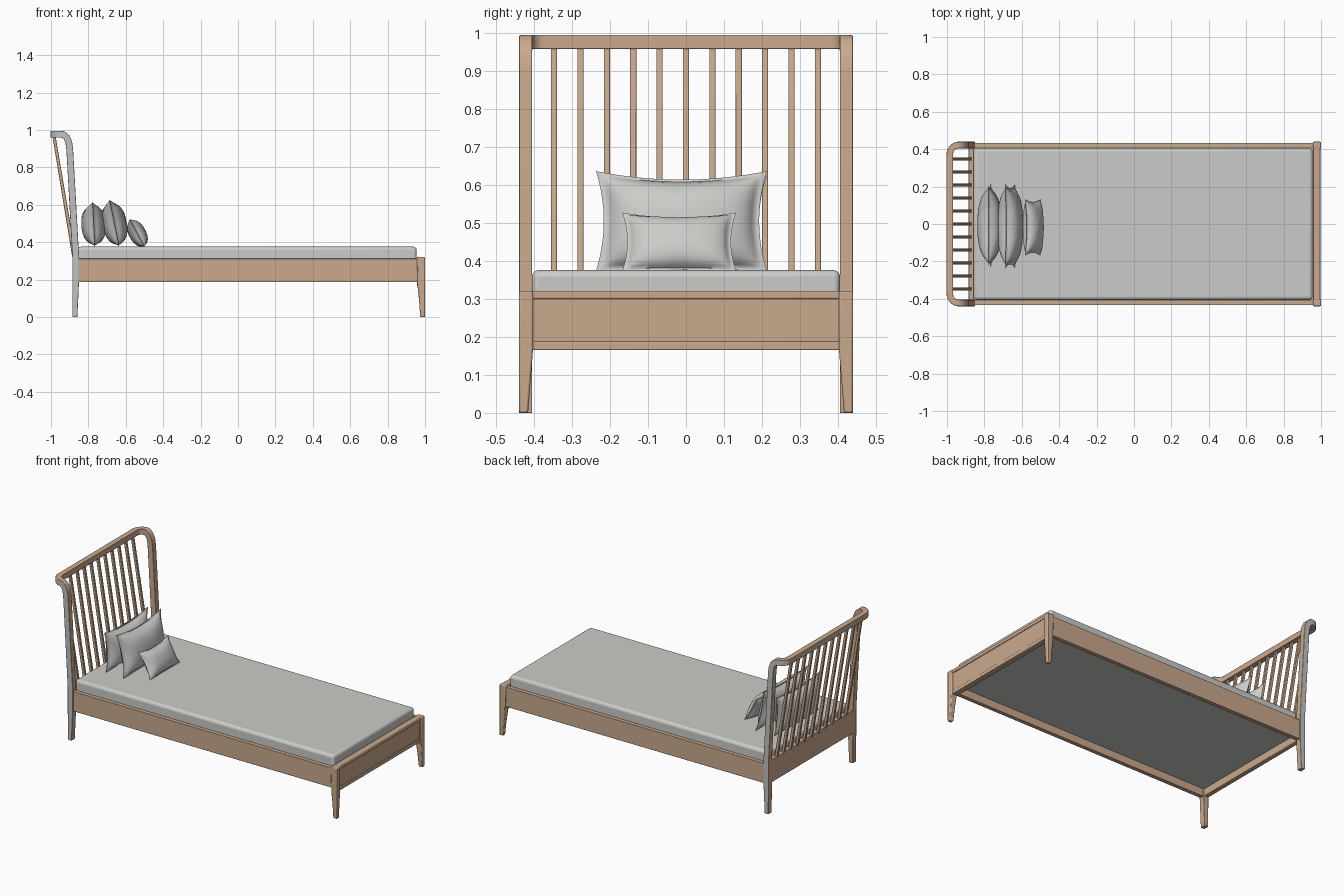
import bpy, bmesh, math
from mathutils import Vector, Matrix

if "Cube" in bpy.data.objects:
    bpy.data.objects.remove(bpy.data.objects["Cube"])


def material(name, color):
    m = bpy.data.materials.new(name)
    m.use_nodes = True
    m.diffuse_color = (*color, 1)
    m.node_tree.nodes["Principled BSDF"].inputs["Base Color"].default_value = (*color, 1)
    return m


WOOD = material("light wood", (0.59, 0.40, 0.27))
FABRIC = material("pale grey fabric", (0.60, 0.60, 0.58))
PAINT = material("grey paint", (0.53, 0.54, 0.53))


def finish(name, bm, mats, bevel=0.0, segments=2, mirror=False, angle=35):
    bmesh.ops.recalc_face_normals(bm, faces=bm.faces)
    me = bpy.data.meshes.new(name)
    bm.to_mesh(me)
    bm.free()
    for m in mats:
        me.materials.append(m)
    ob = bpy.data.objects.new(name, me)
    bpy.context.collection.objects.link(ob)
    if mirror:
        mod = ob.modifiers.new("mirror", 'MIRROR')
        mod.use_axis = (False, True, False)
        mod.merge_threshold = 0.0005
    if bevel:
        mod = ob.modifiers.new("bevel", 'BEVEL')
        mod.width, mod.segments = bevel, segments
        mod.limit_method = 'ANGLE'
        mod.angle_limit = math.radians(40)
    bpy.ops.object.select_all(action='DESELECT')
    ob.select_set(True)
    bpy.context.view_layer.objects.active = ob
    bpy.ops.object.shade_smooth_by_angle(angle=math.radians(angle))
    return ob


def loft(bm, rings, caps=(True, True)):
    """Skin four-cornered rings; returns a list of (segment, side, face)."""
    rows = [[bm.verts.new(p) for p in r] for r in rings]
    out = []
    for i in range(len(rows) - 1):
        for k in range(4):
            j = (k + 1) % 4
            out.append((i, k, bm.faces.new((rows[i][k], rows[i][j], rows[i + 1][j], rows[i + 1][k]))))
    if caps[0]:
        bm.faces.new(rows[0])
    if caps[1]:
        bm.faces.new(rows[-1])
    return out


def rect(x0, x1, y0, y1, z):
    return [(x0, y0, z), (x1, y0, z), (x1, y1, z), (x0, y1, z)]


def box(name, x, y, z, mat=WOOD, **kw):
    bm = bmesh.new()
    loft(bm, [rect(*x, *y, z[0]), rect(*x, *y, z[1])])
    return finish(name, bm, [mat], **kw)


# Headboard frame: post, backward curl and top rail in one sweep
def headboard_frame():
    post = [(-.872, 0, .013), (-.868, .19, .018), (-.868, .33, .018), (-.897, .85, .018),
            (-.900, .90, .018), (-.905, .935, .018), (-.917, .962, .018), (-.935, .977, .018)]
    path = [(Vector((x, .4225, z)), 0, h) for x, z, h in post]
    r, steps = .05, 7
    for i in range(1, steps + 1):
        a = math.pi / 2 * i / steps
        path.append((Vector((-.935 - r * math.sin(a), .4225 - r + r * math.cos(a), .977)), a, .018))
    path.append((Vector((-.985, 0, .977)), math.pi / 2, .018))
    rings = []
    for i, (p, a, h) in enumerate(path):
        t = (path[min(i + 1, len(path) - 1)][0] - path[max(i - 1, 0)][0]).normalized()
        if i == len(path) - 2:
            t = Vector((0, -1, 0))
        n = Vector((-math.sin(a), math.cos(a), 0))
        b = t.cross(n).normalized() * h
        n = n * .0175
        rings.append([p + n + b, p + n - b, p - n - b, p - n + b])
    bm = bmesh.new()
    # Grey paint on the outward side faces
    for i, k, f in loft(bm, rings, (True, False)):
        if k == 0 and path[i][1] < 0.9:
            f.material_index = 1
    finish("headboard_frame", bm, [WOOD, PAINT], bevel=.006, mirror=True)


headboard_frame()

# Headboard spindles
for i in range(11):
    y = (i - 5) * .0695
    bm = bmesh.new()
    loft(bm, [rect(-.886, -.866, y - .008, y + .008, .32), rect(-.992, -.975, y - .008, y + .008, .965)])
    finish(f"spindle_{i + 1}", bm, [WOOD], bevel=.003)

# Rails
box("head_rail", (-.885, -.855), (-.41, .41), (.19, .335), bevel=.003)
box("side_rail", (-.865, .965), (.408, .434), (.187, .312), bevel=.002, mirror=True)
box("foot_panel", (.96, .99), (-.41, .41), (.165, .318), bevel=.002)
box("foot_cap", (.957, .996), (-.41, .41), (.300, .321), bevel=.004)
box("foot_lip", (.958, .994), (-.41, .41), (.165, .188), bevel=.003)

# Tapered foot legs
bm = bmesh.new()
loft(bm, [rect(.974, 1, .416, .44, 0), rect(.968, 1, .409, .44, .09),
          rect(.96, 1, .403, .44, .165), rect(.957, 1, .403, .44, .321)])
finish("foot_leg", bm, [WOOD], bevel=.005, mirror=True)

# Mattress and its base
box("mattress", (-.858, .955), (-.406, .406), (.24, .376), mat=FABRIC, bevel=.018, segments=4)
box("bed_base", (-.858, .962), (-.41, .41), (.235, .262), mat=FABRIC)


# Pillows: pinched corners, soft bulge and a thin border
def pillow(name, x, y, width, height, depth, lean, border=.0):
    n = 28
    bm = bmesh.new()
    for side in (-1, 1):
        grid = []
        for i in range(n + 1):
            row = []
            for j in range(n + 1):
                u = -math.cos(math.pi * i / n)
                v = -math.cos(math.pi * j / n)
                px = u * width / 2 * (1 - .09 * (1 - v * v))
                pz = v * height / 2 * (1 - (.17 if v > 0 else .04) * (1 - u * u))
                uu, vv = min(1, abs(u) / (1 - border)), min(1, abs(v) / (1 - border))
                bulge = ((1 - uu ** 2.4) * (1 - vv ** 2.4)) ** .5
                fold = 1 + .06 * math.sin(9 * u + 2 * v) * math.sin(4 * v + side) * (uu + vv) / 2
                edge = .003 * (1 - u ** 8) * (1 - v ** 8)
                row.append(bm.verts.new((side * (depth / 2 * bulge * fold + edge), px, pz)))
            grid.append(row)
        for i in range(n):
            for j in range(n):
                bm.faces.new((grid[i][j], grid[i + 1][j], grid[i + 1][j + 1], grid[i][j + 1]))
    bmesh.ops.remove_doubles(bm, verts=bm.verts, dist=.0002)
    bmesh.ops.rotate(bm, verts=bm.verts, matrix=Matrix.Rotation(-lean, 3, 'Y'))
    low = min(v.co.z for v in bm.verts)
    bmesh.ops.translate(bm, verts=bm.verts, vec=(x, y, .374 - low))
    finish(name, bm, [FABRIC], angle=60)


pillow("back_pillow", -.772, -.008, .44, .25, .125, .05, .08)
pillow("middle_pillow", -.662, -.012, .45, .268, .125, .2, .08)
pillow("small_pillow", -.54, -.018, .30, .175, .085, .5, .06)
